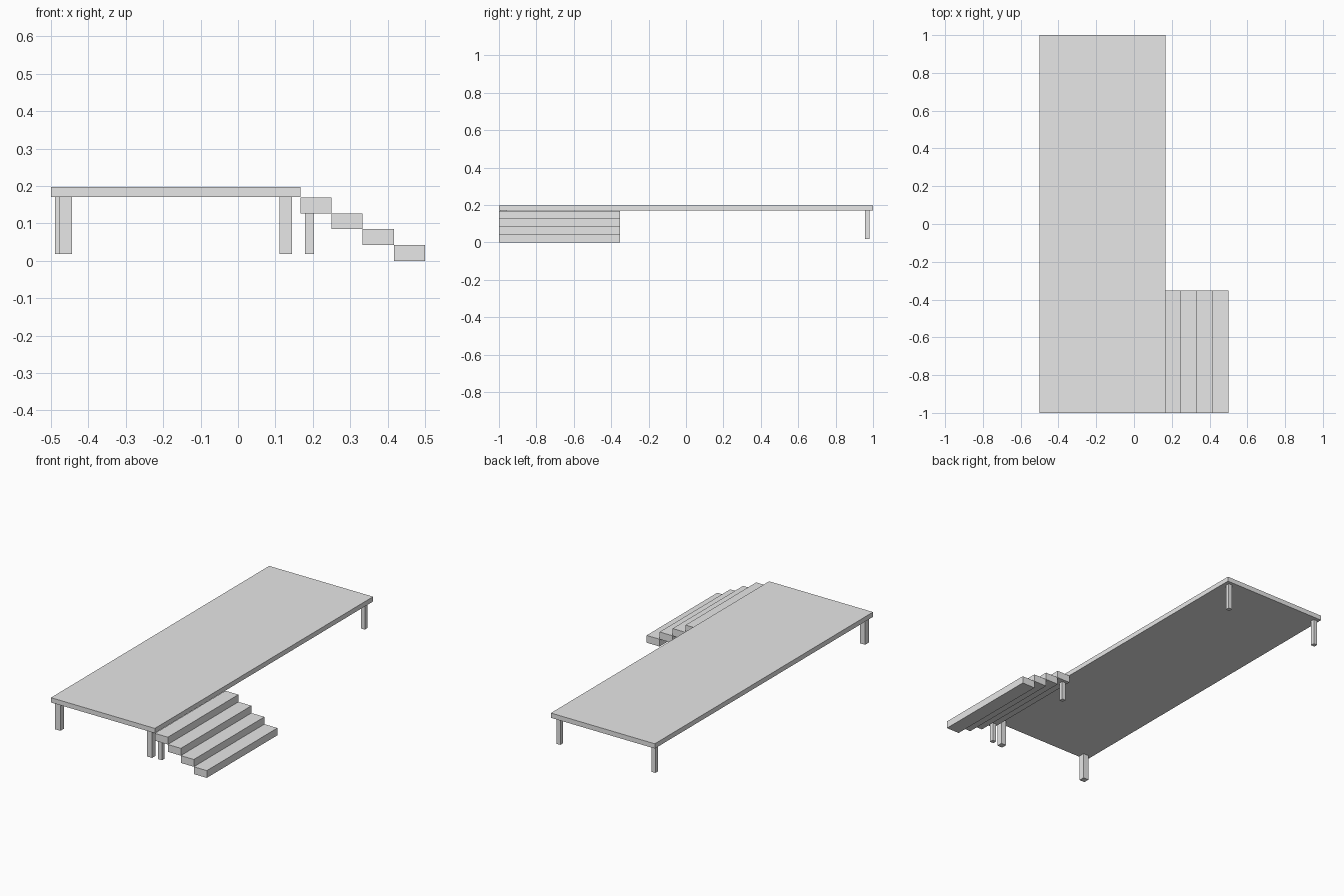
import bpy

if "Cube" in bpy.data.objects:
    bpy.data.objects.remove(bpy.data.objects["Cube"])

grey = bpy.data.materials.new("light_grey")
grey.diffuse_color = (0.8, 0.8, 0.8, 1)
grey.use_nodes = True
grey.node_tree.nodes["Principled BSDF"].inputs["Base Color"].default_value = grey.diffuse_color


def box(name, x, y, z):
    """Box spanning the given (min, max) range on each axis."""
    bpy.ops.mesh.primitive_cube_add(
        size=1, location=[(a + b) / 2 for a, b in (x, y, z)])
    ob = bpy.context.object
    ob.name = ob.data.name = name
    for v in ob.data.vertices:
        for i, (a, b) in enumerate((x, y, z)):
            v.co[i] *= b - a
    ob.data.materials.append(grey)
    return ob


RISE = 0.0423        # height of one step
RUN = 1 / 12         # depth of one step
EDGE = 1 / 6         # right edge of the deck
DECK_Z = 4 * RISE + 0.001
FOOT_Z = 0.018

# Long flat deck
box("deck", (-0.5, EDGE), (-1, 1), (DECK_Z, 0.198))

# Descending steps along the right side
for i in range(4):
    x, z = EDGE + i * RUN, (3 - i) * RISE
    box(f"step_{i + 1}", (x, x + RUN), (-1, -0.353), (z, z + RISE))

# Thicker front legs, thinner back legs and step legs: x, y, width, top
legs = {
    "front_left_leg": (-0.478, -0.993, 0.034, DECK_Z),
    "front_right_leg": (0.111, -0.993, 0.033, DECK_Z),
    "back_left_leg": (-0.489, 0.956, 0.024, DECK_Z),
    "back_right_leg": (0.120, 0.956, 0.024, DECK_Z),
    "step_front_leg": (0.179, -0.987, 0.024, 3 * RISE),
    "step_back_leg": (0.179, -0.395, 0.024, 3 * RISE),
}
for name, (x, y, w, top) in legs.items():
    box(name, (x, x + w), (y, y + w), (FOOT_Z, top))
